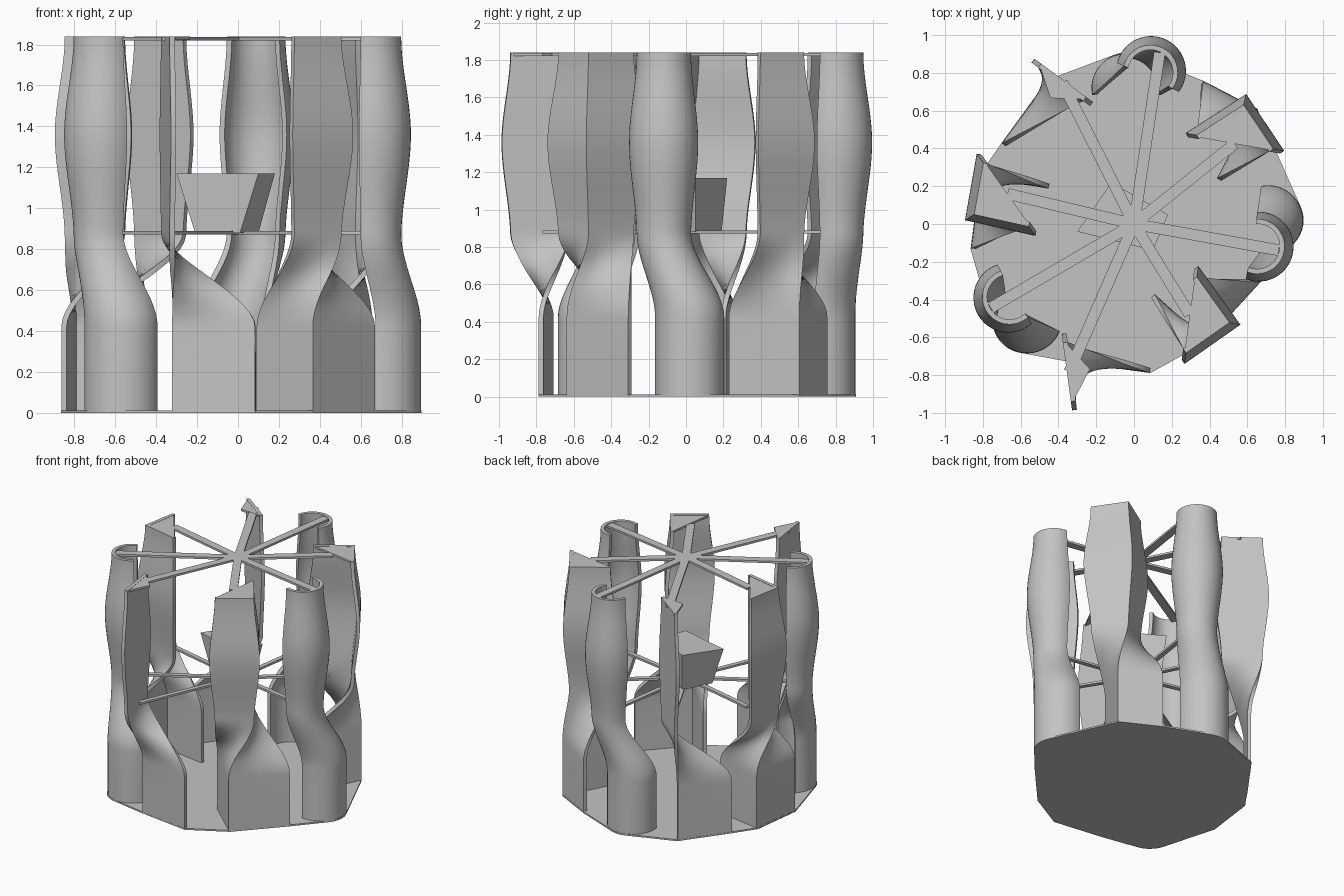
import bpy, bmesh
from math import sin, cos, radians
from mathutils import Vector

cube = bpy.data.objects.get("Cube")
if cube:
    bpy.data.objects.remove(cube, do_unlink=True)

grey = bpy.data.materials.new("warm_grey")
grey.use_nodes = True
colour = (0.55, 0.55, 0.55, 1)
grey.diffuse_color = colour
grey.node_tree.nodes["Principled BSDF"].inputs["Base Color"].default_value = colour

TOP, MID, THICK = 1.84, 0.88, 0.026


def polar(angle, r=1.0):
    return Vector((cos(radians(angle)), sin(radians(angle)))) * r


def ease(z, a, b):
    t = min(max((z - a) / (b - a), 0), 1)
    return t * t * (3 - 2 * t)


def swell(z):
    # narrow at the waist, full above it, narrow again at the head
    return 0.77 + 0.23 * (ease(z, MID - 0.03, 1.36) - ease(z, 1.36, TOP))


def finish(name, bm, solid=0.0):
    bmesh.ops.recalc_face_normals(bm, faces=bm.faces)
    mesh = bpy.data.meshes.new(name)
    bm.to_mesh(mesh)
    bm.free()
    mesh.materials.append(grey)
    obj = bpy.data.objects.new(name, mesh)
    bpy.context.collection.objects.link(obj)
    bpy.ops.object.select_all(action='DESELECT')
    obj.select_set(True)
    bpy.context.view_layer.objects.active = obj
    if solid:
        mod = obj.modifiers.new("thickness", 'SOLIDIFY')
        mod.thickness = solid
        mod.offset = 0
        mod.use_even_offset = True
        bpy.ops.object.modifier_apply(modifier=mod.name)
        bpy.ops.object.shade_smooth_by_angle(angle=radians(30))


def plate(name, points, z0, z1):
    bm = bmesh.new()
    face = bm.faces.new([bm.verts.new((p[0], p[1], z0)) for p in points])
    ext = bmesh.ops.extrude_face_region(bm, geom=[face])
    bmesh.ops.translate(bm, vec=(0, 0, z1 - z0),
                        verts=[v for v in ext["geom"] if isinstance(v, bmesh.types.BMVert)])
    finish(name, bm)


def beam(name, end, z, width):
    side = Vector((-end.y, end.x)).normalized() * width / 2
    plate(name, [-side, end - side, end + side, side], z - 0.008, z + 0.008)


def folded(*corners, n=6):
    # straight leaves between corners
    corners = [Vector(c) for c in corners]
    pts = []
    for a, b in zip(corners, corners[1:]):
        pts += [a.lerp(b, i / n) for i in range(n)]
    return pts + [corners[-1]]


def arc(x, y, angle, n=24):
    # open round shell facing the given angle
    return [Vector((x, y)) + polar(angle - 102 + 204 * i / n, 0.172) for i in range(n + 1)]


# name, foot section, head section at its fullest
COLUMNS = [
    ("back_round", arc(-0.04, 0.72, 90), arc(0.09, 0.81, 65)),
    ("right_round", arc(0.71, 0.02, 0), arc(0.66, -0.12, -10)),
    ("front_left_round", arc(-0.565, -0.50, 237), arc(-0.665, -0.39, 210)),
    ("back_left_flat", folded((-0.45, 0.75), (-0.69, 0.42)),
     folded((-0.535, 0.865), (-0.225, 0.635))),
    ("front_flat", folded((-0.32, -0.72), (0.085, -0.775)),
     folded((-0.315, -0.985), (-0.37, -0.58))),
    ("left_angled", folded((-0.85, -0.13), (-0.80, 0.26), (-0.45, 0.20)),
     folded((-0.52, -0.05), (-0.88, 0.03), (-0.82, 0.37))),
    ("front_right_angled", folded((0.66, -0.30), (0.365, -0.62), (0.10, -0.38)),
     folded((0.33, -0.23), (0.545, -0.53), (0.26, -0.73))),
    ("back_right_angled", folded((0.36, 0.745), (0.64, 0.60), (0.45, 0.235)),
     folded((0.28, 0.47), (0.59, 0.67), (0.785, 0.38))),
]


def section_at(foot, head, z):
    # the foot section blends straight into the turned head section
    centre = (head[0] + head[-1]) / 2
    t = ease(z, 0.42, MID)
    return [f.lerp(centre + (h - centre) * swell(z), t) for f, h in zip(foot, head)]


# Twisting columns
foot_points = []
LEVELS = [0.005, 0.2, 0.42] + [0.42 + (TOP - 0.42) * i / 44 for i in range(1, 45)]
for name, foot, head in COLUMNS:
    bm = bmesh.new()
    rows = [[bm.verts.new((p.x, p.y, z)) for p in section_at(foot, head, z)] for z in LEVELS]
    for low, high in zip(rows, rows[1:]):
        for i in range(len(low) - 1):
            bm.faces.new((low[i], low[i + 1], high[i + 1], high[i]))
    finish(name + "_column", bm, THICK)
    foot_points += foot

    # Head plates and radial beams
    ring = section_at(foot, head, TOP)
    first, middle, last = ring[0], ring[len(ring) // 2], ring[-1]
    reach = (first + last) / 2
    if "round" in name:
        reach = reach.lerp(middle, 0.9)
    else:
        along = last - first
        tip = middle
        if "flat" in name:
            tip = reach + Vector((along.y, -along.x)) * 0.35
        plate(name + "_head_plate", [first, tip, last], TOP - 0.018, TOP - 0.002)
    beam(name + "_top_beam", reach, TOP - 0.012, 0.06)
    beam(name + "_middle_beam", reach * 0.97, MID, 0.035)

# Ground slab wrapping all the column feet
bm = bmesh.new()
for p in foot_points:
    grown = p * 1.018
    for z in (0, 0.012):
        bm.verts.new((grown.x, grown.y, z))
hull = bmesh.ops.convex_hull(bm, input=bm.verts)
loose = {g for g in hull["geom_interior"] + hull["geom_unused"] if isinstance(g, bmesh.types.BMVert)}
bmesh.ops.delete(bm, geom=list(loose), context='VERTS')
bmesh.ops.dissolve_limit(bm, angle_limit=radians(1), verts=bm.verts, edges=bm.edges)
finish("ground_slab", bm)

# Tapered box hanging at the centre
bm = bmesh.new()
lower = [(-0.21, -0.03), (0.01, -0.11), (0.10, 0.05), (-0.10, 0.19)]
upper = [(-0.30, -0.04), (0.10, -0.14), (0.18, 0.05), (-0.12, 0.22)]
a = [bm.verts.new((x, y, MID)) for x, y in lower]
b = [bm.verts.new((x, y, 1.17)) for x, y in upper]
bm.faces.new(a[::-1])
bm.faces.new(b)
for i in range(4):
    j = (i + 1) % 4
    bm.faces.new((a[i], a[j], b[j], b[i]))
finish("centre_box", bm)
